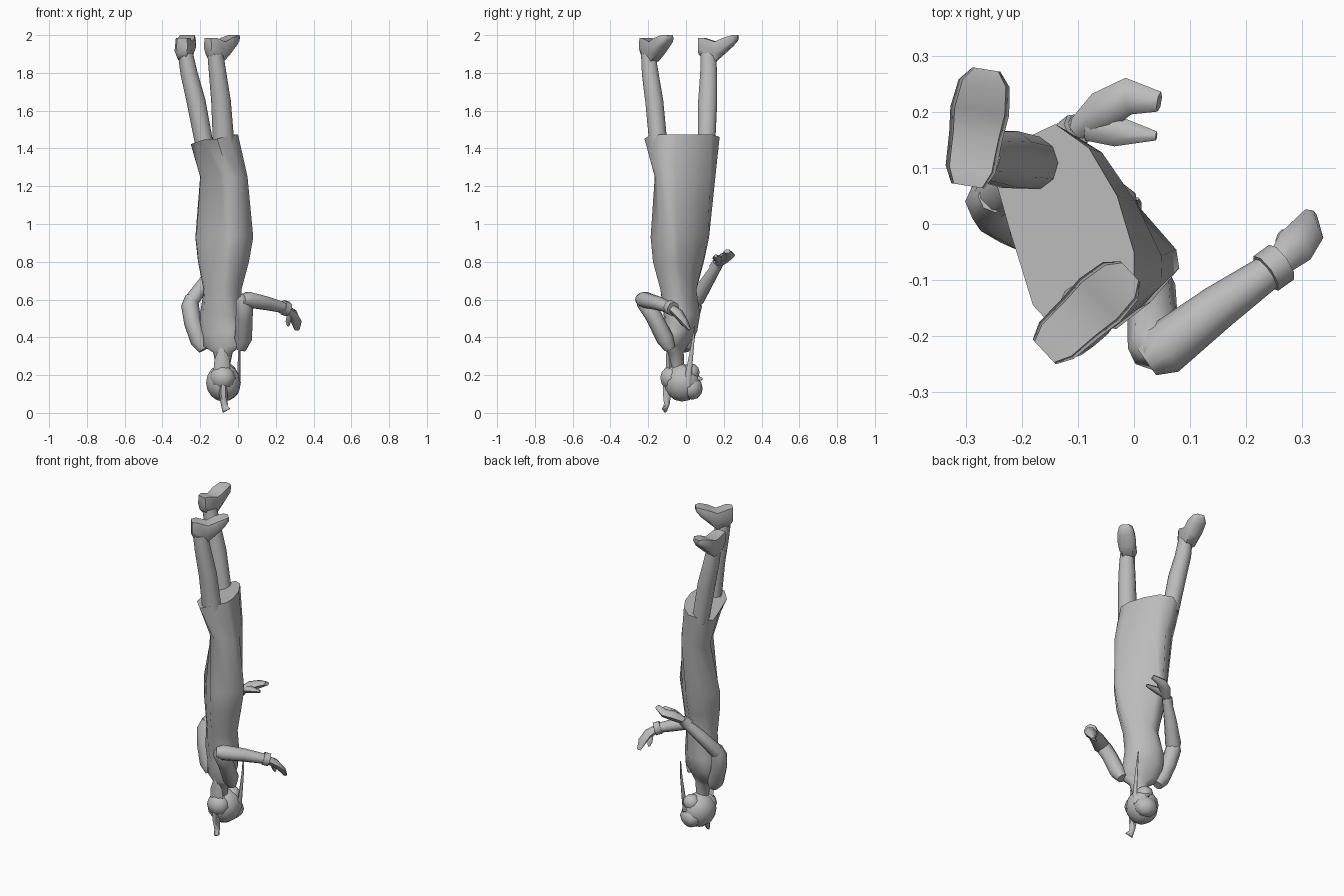
import bpy, bmesh, math
from mathutils import Vector

grey = bpy.data.materials.new("plain_grey")
grey.diffuse_color = (0.5, 0.5, 0.5, 1)


def finish(name, bm, angle=60):
    bmesh.ops.recalc_face_normals(bm, faces=bm.faces)
    mesh = bpy.data.meshes.new(name)
    bm.to_mesh(mesh)
    bm.free()
    obj = bpy.data.objects.new(name, mesh)
    bpy.context.collection.objects.link(obj)
    mesh.materials.append(grey)
    bpy.ops.object.select_all(action='DESELECT')
    obj.select_set(True)
    bpy.context.view_layer.objects.active = obj
    bpy.ops.object.shade_smooth_by_angle(angle=math.radians(angle))
    return obj


def skin(name, rings, angle=60):
    """Join equal-sized rings of points into a closed surface."""
    bm = bmesh.new()
    loops = [[bm.verts.new(p) for p in ring] for ring in rings]
    n = len(loops[0])
    for a, b in zip(loops, loops[1:]):
        for i in range(n):
            j = (i + 1) % n
            bm.faces.new((a[i], a[j], b[j], b[i]))
    bm.faces.new(loops[0])
    bm.faces.new(loops[-1])
    return finish(name, bm, angle)


def tube(name, path, sides=8, hint=(0, 0, 1), angle=60):
    """Path items: (point, width radius, thickness radius)."""
    pts = [Vector(p[0]) for p in path]
    rings = []
    for i, (_, w, t) in enumerate(path):
        d = (pts[min(i + 1, len(pts) - 1)] - pts[max(i - 1, 0)]).normalized()
        side = d.cross(Vector(hint)).normalized()
        up = side.cross(d)
        rings.append([pts[i] + side * w * math.cos(k * math.tau / sides)
                      + up * t * math.sin(k * math.tau / sides) for k in range(sides)])
    return skin(name, rings, angle)


def ellipsoid(name, centre, radii, turn=0, u=12, v=8):
    bm = bmesh.new()
    bmesh.ops.create_uvsphere(bm, u_segments=u, v_segments=v, radius=1)
    c, s = math.cos(turn), math.sin(turn)
    for p in bm.verts:
        x, y, z = (p.co[i] * radii[i] for i in range(3))
        p.co = Vector((x * c - y * s, x * s + y * c, z)) + Vector(centre)
    return finish(name, bm)


# Slanted hem outline
hem = [(-.05, -.195), (0, -.115), (0, -.05), (-.03, .05), (-.08, .135), (-.14, .178),
       (-.2, .15), (-.25, .09), (-.222, -.01), (-.2, -.08), (-.18, -.145), (-.11, -.22)]
rings = [[(x, y, 1.475 + min(0, x + .1) * .35 + min(0, y + .18) * .5) for x, y in hem]]

# Body: x, y, z, long radius, short radius, heading in degrees, squareness
sections = [
    (-.075, -.005, 1.25, .168, .09, -60, 3), (-.0725, -.0325, .93, .148, .103, -46, 5),
    (-.077, -.04, .8, .132, .096, -45, 4), (-.082, -.04, .65, .1, .085, -40, 2.5),
    (-.093, -.022, .52, .112, .088, -30, 2.2), (-.088, -.025, .43, .118, .072, -25, 2.2),
    (-.085, -.055, .355, .113, .052, -25, 2), (-.08, -.055, .32, .055, .04, -25, 2),
    (-.08, -.045, .23, .034, .034, -25, 2)]


def squash(v, n):
    return math.copysign(abs(v) ** (2 / n), v) if abs(v) > 1e-6 else 0


for x, y, z, a, b, deg, n in sections:
    c, s = math.cos(math.radians(deg)), math.sin(math.radians(deg))
    ring = []
    for k in range(12):
        u = a * squash(math.cos(k * math.tau / 12), n)
        v = b * squash(math.sin(k * math.tau / 12), n)
        ring.append((x + u * c - v * s, y + u * s + v * c, z))
    rings.append(ring)
skin("dress", rings)

# Legs
tube("left_leg", [((-.176, .108, 1.41), .048, .048), ((-.222, .115, 1.65), .05, .053),
                  ((-.26, .12, 1.8), .045, .047), ((-.278, .118, 1.9), .04, .042)], 10, (0, 1, 0))
tube("right_leg", [((-.075, -.145, 1.41), .057, .05), ((-.09, -.168, 1.65), .052, .05),
                   ((-.108, -.19, 1.8), .046, .046), ((-.12, -.2, 1.9), .042, .04)], 10, (0, 1, 0))


# Shoes: distance along the foot, low z, high z, half width
def shoe(name, heel, heading):
    d = Vector((math.cos(heading), math.sin(heading), 0))
    s = Vector((-d.y, d.x, 0))
    rings = []
    for along, low, high, w in [(0, 1.9, 1.985, .03), (.03, 1.87, 1.985, .045),
                                (.09, 1.86, 1.965, .048), (.135, 1.9, 1.985, .053),
                                (.185, 1.945, 2.0, .046), (.21, 1.975, 2.0, .025)]:
        mid = Vector(heel) + d * along
        rings.append([mid + s * w * e + Vector((0, 0, low + (high - low) * f))
                      for e, f in [(-.6, 0), (.6, 0), (1, .4), (.85, 1), (-.85, 1), (-1, .4)]])
    skin(name, rings, 55)


shoe("left_shoe", (-.296, .068, 0), math.radians(81))
shoe("right_shoe", (-.16, -.228, 0), math.radians(43))

# Arms
tube("right_upper_arm", [((.015, -.085, .34), .03, .03), ((.028, -.11, .39), .046, .046),
                         ((.033, -.17, .51), .044, .045), ((.035, -.22, .59), .046, .046),
                         ((.04, -.23, .625), .022, .022)], hint=(1, 0, 0))
tube("right_forearm", [((.022, -.245, .60), .03, .03), ((.05, -.225, .6), .048, .043),
                       ((.15, -.148, .58), .04, .037), ((.25, -.078, .555), .03, .028)], 10)
tube("left_upper_arm", [((-.18, -.01, .335), .03, .03), ((-.205, -.002, .38), .047, .045),
                        ((-.24, .018, .48), .046, .044), ((-.254, .04, .57), .047, .045),
                        ((-.248, .05, .62), .03, .03)], hint=(0, 1, 0))
tube("left_forearm", [((-.262, .03, .555), .03, .03), ((-.242, .055, .6), .045, .04),
                      ((-.17, .115, .7), .036, .034), ((-.095, .172, .79), .026, .026)], 10)

# Cuffs
tube("right_cuff", [((.235, -.088, .56), .038, .04), ((.263, -.068, .55), .038, .04)], angle=50)
tube("left_cuff", [((-.125, .15, .765), .03, .03), ((-.1, .17, .795), .03, .03)], angle=50)

# Hands
tube("right_hand", [((.255, -.075, .55), .022, .024), ((.287, -.04, .525), .036, .024),
                    ((.308, -.012, .485), .032, .02), ((.312, .018, .44), .014, .01)], 6)
tube("right_thumb", [((.278, -.05, .53), .018, .014), ((.266, -.025, .485), .015, .013),
                     ((.266, -.015, .46), .006, .006)], 6)
tube("left_hand", [((-.1, .168, .79), .022, .022), ((-.055, .202, .82), .036, .028),
                   ((-.01, .228, .835), .033, .022), ((.045, .218, .855), .018, .012)], 6)
tube("left_thumb", [((-.08, .178, .805), .03, .02), ((-.03, .165, .82), .027, .018),
                    ((.04, .157, .83), .008, .009)], 6)

# Head, chin and nose
turn = math.radians(-20)
ellipsoid("head", (-.077, -.02, .16), (.092, .1, .1), turn)
ellipsoid("chin", (-.057, .025, .215), (.052, .05, .048), turn, 8, 6)
tube("nose", [((-.05, .05, .185), .018, .02), ((-.038, .085, .178), .006, .007)], 6)
ellipsoid("fringe", (-.057, .035, .13), (.07, .055, .06), turn, 8, 6)

# Hair: back bulge, top tail, nape lock and long side lock
ellipsoid("hair_back", (-.082, -.075, .185), (.07, .062, .065), turn, 10, 6)
tube("hair_tail", [((-.075, -.1, .2), .026, .025), ((-.078, -.1, .1), .022, .025),
                   ((-.072, -.102, .045), .018, .017), ((-.068, -.112, .018), .022, .013),
                   ((-.045, -.125, .024), .004, .004)], 6, (0, 1, 0))
tube("nape_lock", [((-.085, -.085, .22), .045, .025), ((-.085, -.09, .28), .04, .018),
                   ((-.085, -.095, .35), .015, .01)], 6, (0, 1, 0))
tube("side_lock", [((.0, .005, .14), .022, .012), ((.005, .015, .22), .016, .01),
                   ((.008, .035, .36), .008, .006), ((.006, .045, .46), .003, .003)], 6, (1, 0, 0))
